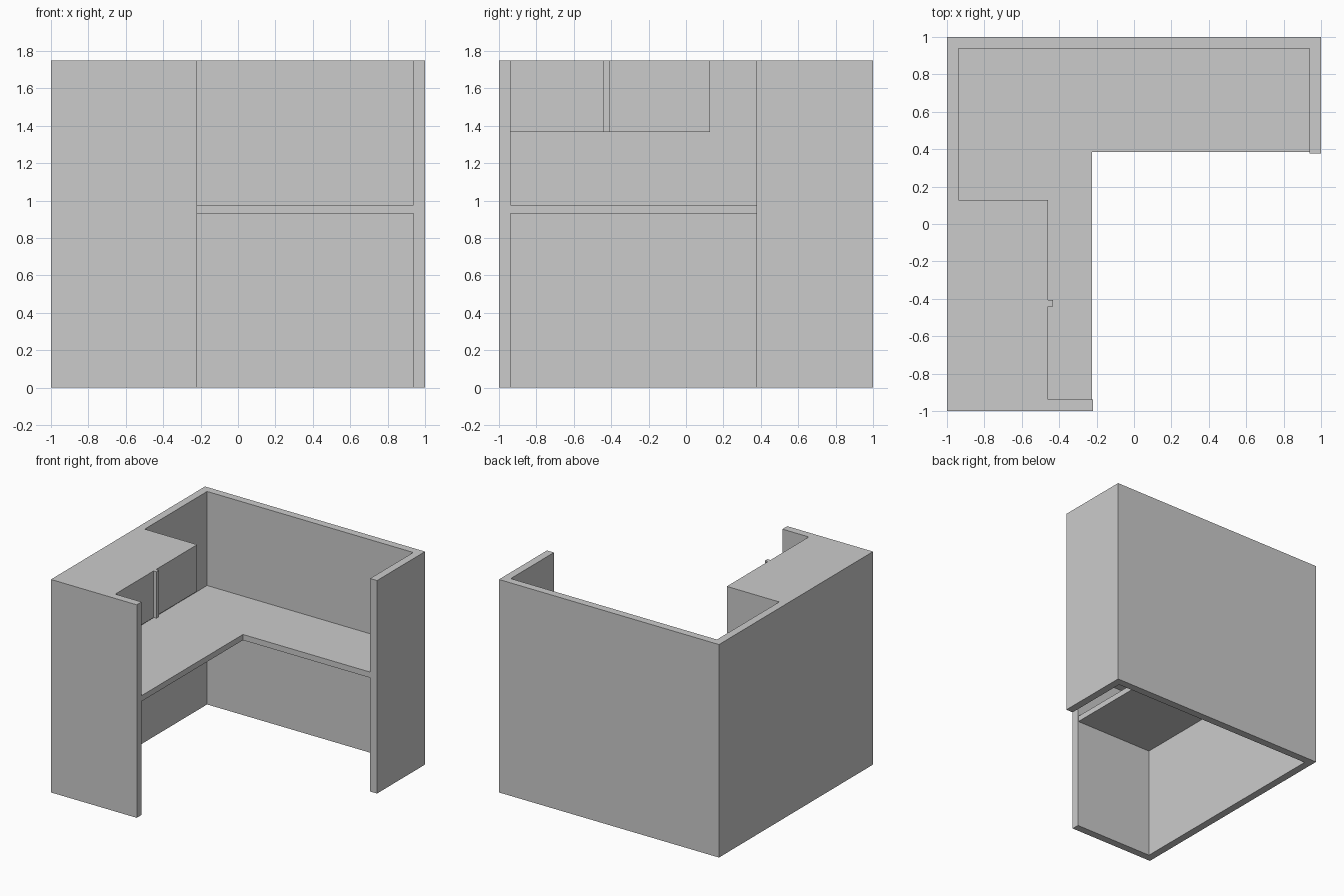
import bpy
import bmesh

old = bpy.data.objects.get("Cube")
if old:
    bpy.data.objects.remove(old, do_unlink=True)

grey = bpy.data.materials.new("light_grey")
grey.use_nodes = True
colour = (0.6, 0.6, 0.6, 1)
grey.diffuse_color = colour
grey.node_tree.nodes["Principled BSDF"].inputs["Base Color"].default_value = colour


def prism(name, outline, bottom, top):
    """Extrude a counter-clockwise plan outline between two heights."""
    bm = bmesh.new()
    face = bm.faces.new([bm.verts.new((x, y, bottom)) for x, y in outline])
    new = bmesh.ops.extrude_face_region(bm, geom=[face])["geom"]
    verts = [v for v in new if isinstance(v, bmesh.types.BMVert)]
    bmesh.ops.translate(bm, verts=verts, vec=(0, 0, top - bottom))
    bmesh.ops.recalc_face_normals(bm, faces=bm.faces)
    mesh = bpy.data.meshes.new(name)
    bm.to_mesh(mesh)
    bm.free()
    mesh.materials.append(grey)
    obj = bpy.data.objects.new(name, mesh)
    bpy.context.collection.objects.link(obj)
    return obj


def rect(x0, x1, y0, y1):
    return [(x0, y0), (x1, y0), (x1, y1), (x0, y1)]


HEIGHT = 1.75
INNER = 0.937      # inside face of the partition walls
FRONT_END = -0.22  # free end of the front return wall
SIDE_END = 0.377   # free end of the left return wall

# Partition walls wrapping around the desk
prism("partition_walls", [
    (-1, -1), (FRONT_END, -1), (FRONT_END, -INNER), (-INNER, -INNER),
    (-INNER, INNER), (INNER, INNER), (INNER, SIDE_END), (1, SIDE_END),
    (1, 1), (-1, 1)], 0, HEIGHT)

# Corner worktop
prism("worktop", [
    (-INNER, -INNER), (-0.224, -INNER), (-0.224, 0.384),
    (INNER, 0.384), (INNER, INNER), (-INNER, INNER)], 0.93, 0.977)

# Overhead cabinet with its central vertical strip
prism("overhead_cabinet", rect(-INNER, -0.46, -INNER, 0.127), 1.367, HEIGHT)
prism("cabinet_strip", rect(-0.46, -0.433, -0.44, -0.407), 1.367, HEIGHT)
